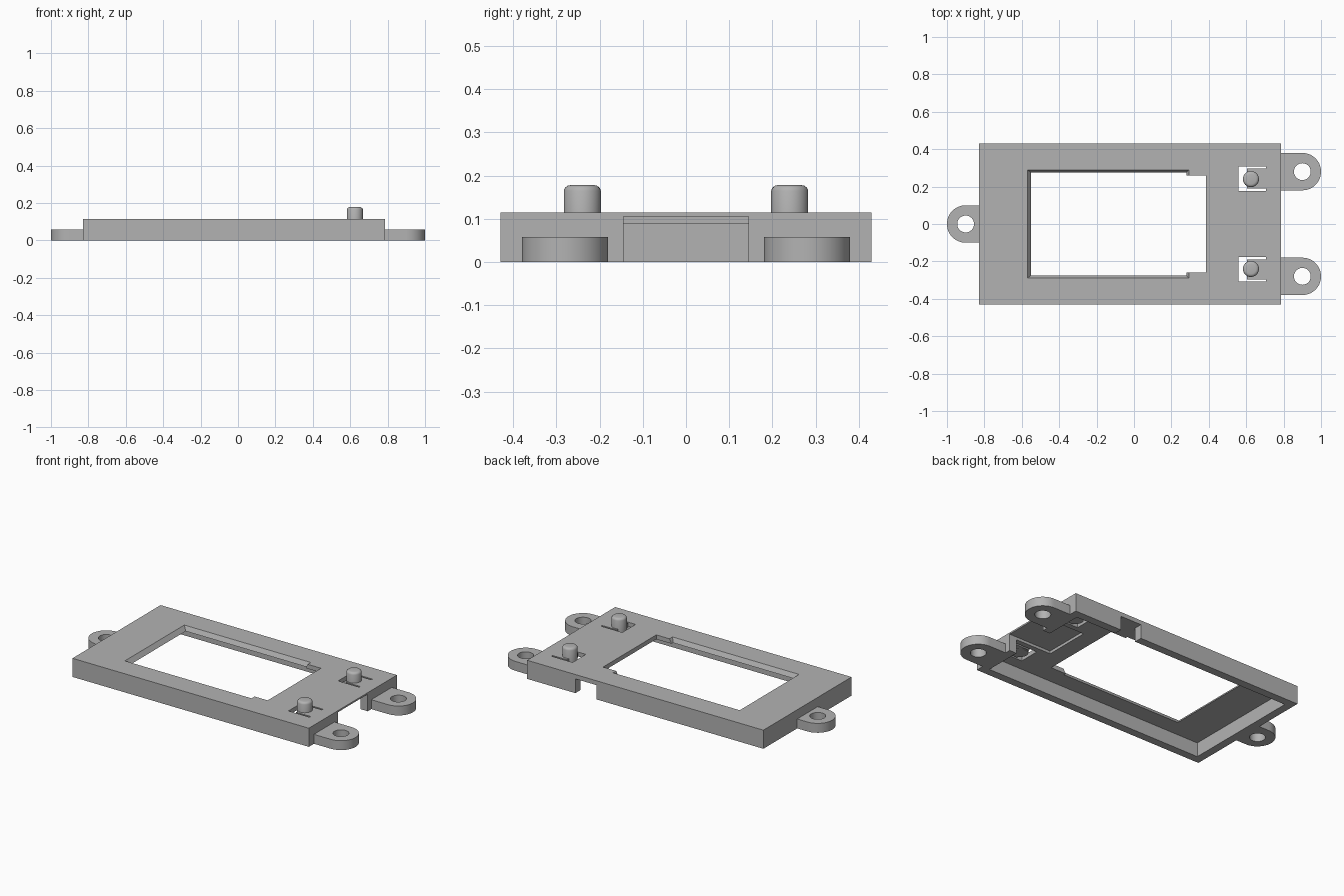
import bpy, bmesh, math

if "Cube" in bpy.data.objects:
    bpy.data.objects.remove(bpy.data.objects["Cube"])

grey = bpy.data.materials.new("light_grey")
grey.diffuse_color = (0.45, 0.45, 0.45, 1)
grey.use_nodes = True
grey.node_tree.nodes["Principled BSDF"].inputs["Base Color"].default_value = grey.diffuse_color


def finish(name, bm):
    bmesh.ops.recalc_face_normals(bm, faces=bm.faces)
    me = bpy.data.meshes.new(name)
    bm.to_mesh(me)
    bm.free()
    ob = bpy.data.objects.new(name, me)
    bpy.context.collection.objects.link(ob)
    me.materials.append(grey)
    return ob


def prism(name, low, high, z0, z1):
    """Solid between two outlines with the same point count."""
    bm = bmesh.new()
    a = [bm.verts.new((x, y, z0)) for x, y in low]
    b = [bm.verts.new((x, y, z1)) for x, y in high]
    bm.faces.new(a[::-1])
    bm.faces.new(b)
    n = len(a)
    for i in range(n):
        j = (i + 1) % n
        bm.faces.new((a[i], a[j], b[j], b[i]))
    return finish(name, bm)


def rect(x0, x1, y0, y1):
    return [(x0, y0), (x1, y0), (x1, y1), (x0, y1)]


def box(name, x0, x1, y0, y1, z0, z1):
    r = rect(x0, x1, y0, y1)
    return prism(name, r, r, z0, z1)


def arc(cx, cy, r, a0, a1, n):
    return [(cx + r * math.cos(math.radians(a0 + (a1 - a0) * i / n)),
             cy + r * math.sin(math.radians(a0 + (a1 - a0) * i / n))) for i in range(n + 1)]


def cut(ob, cutter):
    cutter.hide_render = True
    m = ob.modifiers.new("cut", 'BOOLEAN')
    m.operation, m.solver, m.object = 'DIFFERENCE', 'EXACT', cutter
    bpy.context.view_layer.objects.active = ob
    bpy.ops.object.modifier_apply(modifier=m.name)
    bpy.data.objects.remove(cutter)


def smooth(ob):
    bpy.ops.object.select_all(action='DESELECT')
    ob.select_set(True)
    bpy.context.view_layer.objects.active = ob
    bpy.ops.object.shade_smooth_by_angle(angle=math.radians(35))


X0, X1, Y, TOP, UNDER, WALL = -0.83, 0.785, 0.43, 0.115, 0.088, 0.05

# Hollow cover: open underneath
cover = box("cover", X0, X1, -Y, Y, 0, TOP)
cut(cover, box("cavity", X0 + WALL, X1 - WALL, -Y + WALL, Y - WALL, -0.1, UNDER))
# Window with sloped rim, plus its straight narrower end
cut(cover, prism("window_slope", rect(-0.54, 0.2725, -0.2675, 0.2675),
                 rect(-0.58, 0.3025, -0.2975, 0.2975), 0.0745, 0.1285))
cut(cover, box("window_end", 0.2, 0.385, -0.26, 0.26, 0.05, 0.2))
# Connector recess through the right wall, and cable notch in the back wall
cut(cover, box("connector_recess", 0.49, 0.9, -0.145, 0.145, -0.1, 0.105))
cut(cover, box("cable_notch", 0.31, 0.455, 0.36, 0.5, -0.1, UNDER))

for side, s in (("front", -1), ("back", 1)):
    # U-shaped slot freeing a springy tongue
    c = 0.2425 * s
    u = [(0.56, c - 0.065), (0.705, c - 0.065), (0.705, c - 0.054), (0.605, c - 0.054),
         (0.605, c + 0.054), (0.705, c + 0.054), (0.705, c + 0.065), (0.56, c + 0.065)]
    cut(cover, prism("slot", u, u, 0.05, 0.2))

    # Push button with a rounded top edge
    profile = [(0.043, UNDER - 0.004), (0.043, 0.165), (0.040, 0.172), (0.034, 0.1765), (0.027, 0.178)]
    bm = bmesh.new()
    n = 32
    rings = [[bm.verts.new((0.625 + r * math.cos(2 * math.pi * i / n),
                            0.24 * s + r * math.sin(2 * math.pi * i / n), z)) for i in range(n)]
             for r, z in profile]
    for a, b in zip(rings, rings[1:]):
        for i in range(n):
            j = (i + 1) % n
            bm.faces.new((a[i], a[j], b[j], b[i]))
    bm.faces.new(rings[0][::-1])
    bm.faces.new(rings[-1])
    smooth(finish("button_" + side, bm))


# Mounting lugs with screw holes
def lug(name, cx, cy, edge, d):
    outline = [(edge, cy - 0.1 * d)] + arc(cx, cy, 0.1, -90 + 90 * (1 - d), 90 + 90 * (1 - d), 24)
    outline.append((edge, cy + 0.1 * d))
    ob = prism(name, outline, outline, 0, 0.058)
    hole = arc(cx, cy, 0.045, 0, 360, 32)[:-1]
    cut(ob, prism("hole", hole, hole, -0.1, 0.2))
    smooth(ob)


lug("lug_left", -0.9, 0, X0, -1)
lug("lug_right_front", 0.9, -0.28, X1, 1)
lug("lug_right_back", 0.9, 0.28, X1, 1)
